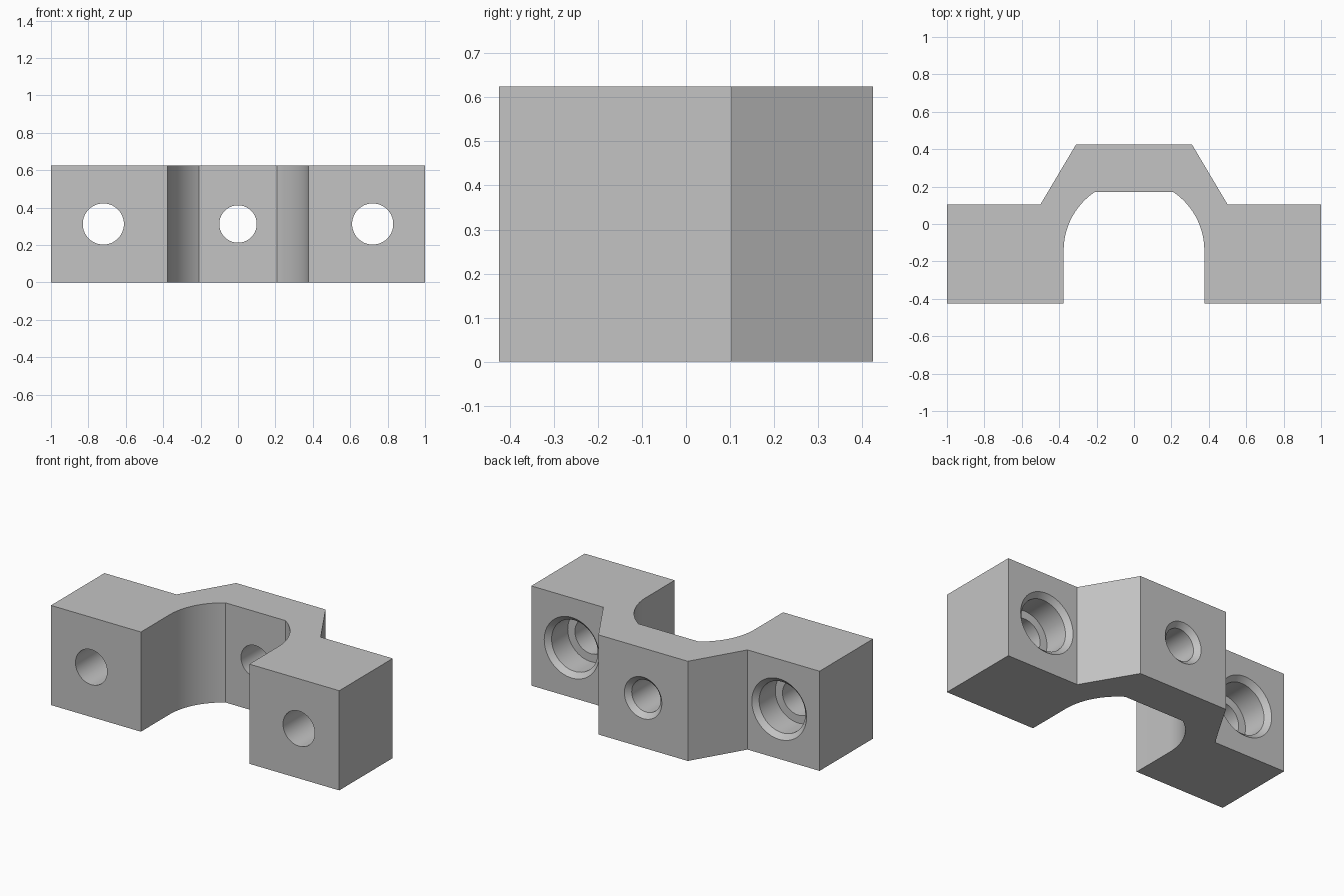
import bpy, bmesh, math
from mathutils import Matrix, Vector

if "Cube" in bpy.data.objects:
    bpy.data.objects.remove(bpy.data.objects["Cube"], do_unlink=True)

HEIGHT, BACK, FLANGE, FRONT = 0.625, 0.425, 0.105, -0.425

grey = bpy.data.materials.new("plain grey")
grey.use_nodes = True
colour = (0.55, 0.55, 0.55, 1)
grey.diffuse_color = colour
grey.node_tree.nodes["Principled BSDF"].inputs["Base Color"].default_value = colour


def make_object(name, bm):
    bmesh.ops.recalc_face_normals(bm, faces=bm.faces)
    mesh = bpy.data.meshes.new(name)
    bm.to_mesh(mesh)
    bm.free()
    mesh.materials.append(grey)
    ob = bpy.data.objects.new(name, mesh)
    bpy.context.collection.objects.link(ob)
    return ob


def bore_cutter(name, x, profile, steps=64):
    """Revolve (radius, y) points about an axis along y."""
    bm = bmesh.new()
    pts = [(0, profile[0][1])] + profile + [(0, profile[-1][1])]
    verts = [bm.verts.new((r, y, 0)) for r, y in pts]
    edges = [bm.edges.new(pair) for pair in zip(verts, verts[1:])]
    bmesh.ops.spin(bm, geom=verts + edges, cent=(0, 0, 0), axis=(0, 1, 0),
                   angle=math.tau, steps=steps)
    bmesh.ops.remove_doubles(bm, verts=bm.verts, dist=1e-5)
    bmesh.ops.transform(bm, matrix=Matrix.Translation((x, 0, HEIGHT / 2)), verts=bm.verts)
    ob = make_object(name, bm)
    ob.hide_render = True
    return ob


# Clamp body: half outline with a round saddle, mirrored and extruded
radius, centre_y, flat_x = 0.376, -0.141, 0.208
end = math.acos(flat_x / radius)
half = [(0.31, BACK), (0.5, FLANGE), (1, FLANGE), (1, FRONT), (radius, FRONT)]
half += [(radius * math.cos(end * i / 20), centre_y + radius * math.sin(end * i / 20))
         for i in range(21)]
outline = half + [(-x, y) for x, y in reversed(half)]
bm = bmesh.new()
base = bm.faces.new([bm.verts.new((x, y, 0)) for x, y in outline])
top = bmesh.ops.extrude_face_region(bm, geom=[base])["geom"]
bmesh.ops.translate(bm, vec=Vector((0, 0, HEIGHT)),
                    verts=[v for v in top if isinstance(v, bmesh.types.BMVert)])
body = make_object("clamp_body", bm)

# Bolt holes: counterbored in the flanges, chamfered in the bridge
over, chamfer, shoulder = 0.05, 0.03, FLANGE - 0.19
flange_bore = [(0.11, FRONT - over), (0.11, shoulder), (0.16, shoulder),
               (0.16, FLANGE - chamfer), (0.19, FLANGE), (0.19, FLANGE + over)]
bridge_bore = [(0.1, 0), (0.1, BACK - chamfer), (0.13, BACK), (0.13, BACK + over)]
cutters = [bore_cutter("left_bore", 0.72, flange_bore),
           bore_cutter("right_bore", -0.72, flange_bore),
           bore_cutter("bridge_bore", 0, bridge_bore)]

bpy.ops.object.select_all(action="DESELECT")
bpy.context.view_layer.objects.active = body
body.select_set(True)
for cutter in cutters:
    mod = body.modifiers.new(cutter.name, "BOOLEAN")
    mod.operation, mod.solver, mod.object = "DIFFERENCE", "EXACT", cutter
    bpy.ops.object.modifier_apply(modifier=mod.name)
    bpy.data.objects.remove(cutter, do_unlink=True)

bpy.ops.object.shade_smooth_by_angle(angle=math.radians(25))
